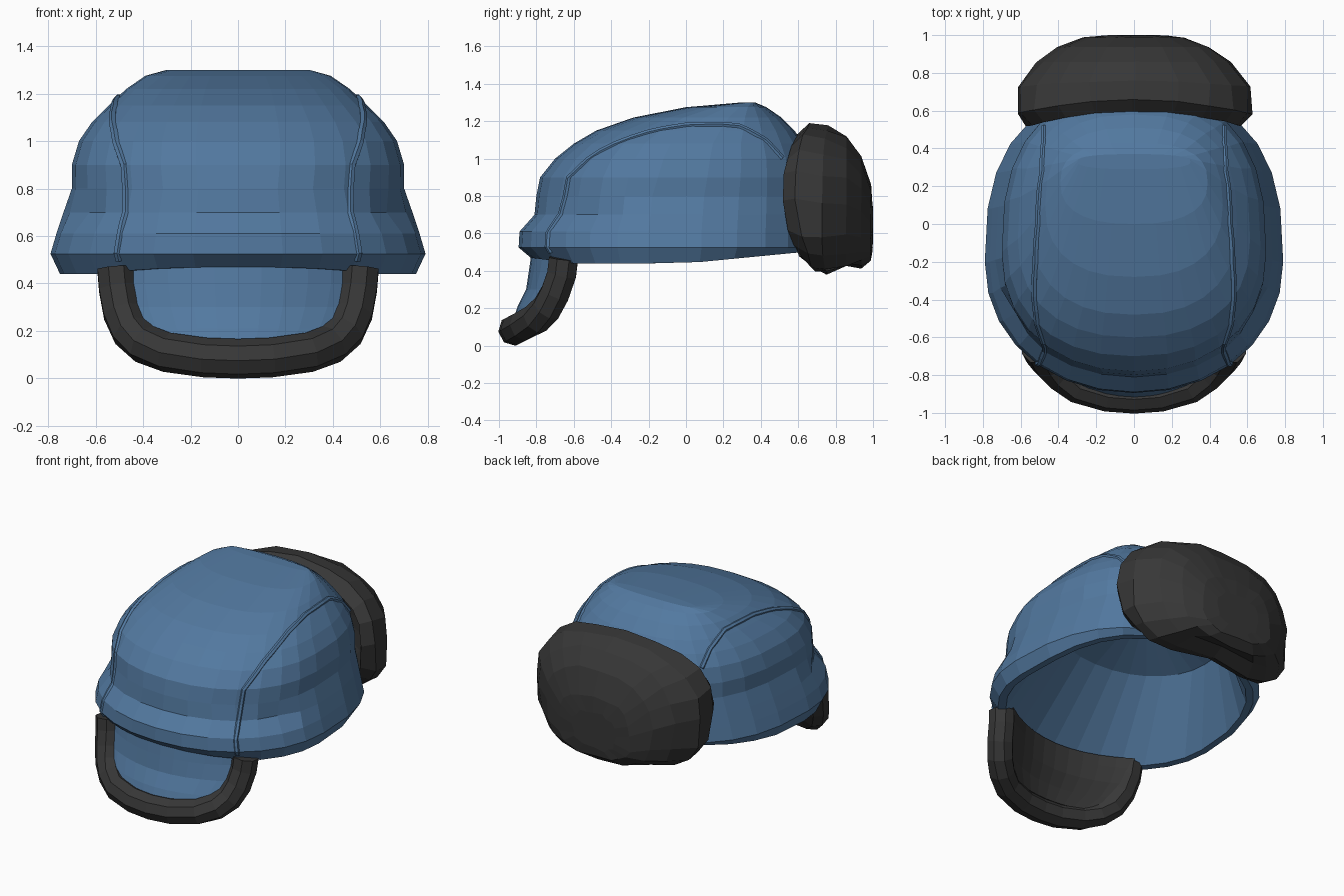
import bpy, bmesh, math, random
from mathutils import Vector
from mathutils.bvhtree import BVHTree

random.seed(4)
cube = bpy.data.objects.get("Cube")
if cube:
    bpy.data.objects.remove(cube)


def material(name, rgb):
    m = bpy.data.materials.new(name)
    m.use_nodes = True
    m.diffuse_color = (*rgb, 1)
    m.node_tree.nodes["Principled BSDF"].inputs["Base Color"].default_value = (*rgb, 1)
    return m


BLUE = material("denim blue", (0.085, 0.19, 0.35))
DARK = material("charcoal", (0.038, 0.038, 0.038))


def loft(bm, rings):
    """Skin a stack of closed rings that share one point count, with end caps."""
    loops = [[bm.verts.new(p) for p in ring] for ring in rings]
    for a, b in zip(loops, loops[1:]):
        for i in range(len(a)):
            j = (i + 1) % len(a)
            bm.faces.new((a[i], a[j], b[j], b[i]))
    bm.faces.new(loops[0])
    bm.faces.new(loops[-1])


def finish(bm, name, *mats):
    bmesh.ops.recalc_face_normals(bm, faces=bm.faces)
    mesh = bpy.data.meshes.new(name)
    bm.to_mesh(mesh)
    bm.free()
    for m in mats:
        mesh.materials.append(m)
    obj = bpy.data.objects.new(name, mesh)
    bpy.context.collection.objects.link(obj)


def power(v, n):
    return math.copysign(abs(v) ** (2 / n), v)


def sweep(path, radius, sides, ref):
    """Tube along a path; ref(point) sets how the section is turned."""
    rings = []
    for i, p in enumerate(path):
        t = (path[min(i + 1, len(path) - 1)] - path[max(i - 1, 0)]).normalized()
        u = ref(p)
        u = (u - t * u.dot(t)).normalized()
        v = t.cross(u)
        rings.append([p + radius * (u * math.cos(a) + v * math.sin(a))
                      for a in (math.tau * (k + 0.5) / sides for k in range(sides))])
    bm = bmesh.new()
    loft(bm, rings)
    return bm


# Crown: horizontal rings (height, half width, front y, widest y, back y)
LEVELS = [
    (0.44, 0.75, -0.83, -0.20, 0.67), (0.525, 0.79, -0.895, -0.20, 0.70),
    (0.61, 0.765, -0.89, -0.20, 0.70), (0.70, 0.735, -0.81, -0.19, 0.70),
    (0.80, 0.70, -0.80, -0.18, 0.70), (0.90, 0.70, -0.78, -0.15, 0.69),
    (1.00, 0.67, -0.70, -0.12, 0.67), (1.08, 0.615, -0.60, -0.08, 0.63),
    (1.15, 0.545, -0.48, 0.0, 0.58), (1.22, 0.47, -0.28, 0.10, 0.51),
    (1.275, 0.39, 0.0, 0.22, 0.43), (1.30, 0.30, 0.29, 0.33, 0.37),
]
SEG = 28


def crown_ring(z, w, front, mid, back):
    pts = []
    for i in range(SEG):
        a = math.tau * i / SEG
        c, s = math.cos(a), math.sin(a)
        n = 2.6 if s > 0 else 2.1 + 0.8 * max(0, z - 0.8)
        x = w * power(c, n)
        y = mid + (back - mid if s > 0 else mid - front) * power(s, n)
        lift = 0
        if z < 0.5:                                    # lower edge rises front and back
            lift = 0.06 * max(0, y / 0.62) + 0.03 * max(0, (-y - 0.6) / 0.23)
        if 0.65 < z < 0.75:                            # folded dent above each side
            x *= 1 - 0.07 * max(0, 1 - abs(y + 0.5) / 0.2)
        pts.append(Vector((x, y, z + lift)))
    return pts


# The lining is a shallower dome that starts just inside the lower edge
outer = [crown_ring(*lv) for lv in LEVELS]
lining = [crown_ring(0.98, 0.24, -0.10, 0.08, 0.28),
          crown_ring(0.87, 0.52, -0.37, 0.06, 0.48),
          [Vector((p.x * 0.94, p.y * 0.94, p.z)) for p in outer[0]]]
bm = bmesh.new()
loft(bm, lining + outer)
shell = BVHTree.FromBMesh(bm)
finish(bm, "crown", BLUE)

# Low seams between the centre panel and the side panels
core = Vector((0, 0, 0.7))
for side, label in ((1, "left"), (-1, "right")):
    guide = [Vector((x * side, y, z)) for x, y, z in (
        (0.50, -0.72, 0.50), (0.50, -0.74, 0.6), (0.49, -0.68, 0.75), (0.49, -0.64, 0.9),
        (0.51, -0.45, 1.03), (0.51, -0.2, 1.13), (0.50, 0.0, 1.17), (0.48, 0.28, 1.17),
        (0.47, 0.42, 1.09), (0.47, 0.55, 0.95))]
    path = []
    for a, b in zip(guide, guide[1:]):
        for k in range(3):
            d = (a.lerp(b, k / 3) - core).normalized()
            path.append(shell.ray_cast(core + d * 3, -d)[0] - d * 0.004)
    finish(sweep(path, 0.017, 6, lambda p: p - core), label + "_seam", BLUE)

# Visor: curved slab, blue in front, charcoal behind and on its edges
ROWS = [(0.47, 0.49, -0.83, -0.66), (0.40, 0.49, -0.84, -0.67), (0.30, 0.47, -0.855, -0.71),
        (0.21, 0.43, -0.90, -0.77), (0.12, 0.33, -0.93, -0.86)]
COLS = 10
bm = bmesh.new()
sheets = []
for depth in (0, 0.085):
    grid = []
    for z, w, yc, ye in ROWS:
        us = [2 * i / COLS - 1 for i in range(COLS + 1)]
        grid.append([bm.verts.new((w * u, yc + (ye - yc) * u * u + depth, z)) for u in us])
    sheets.append(grid)
    for a, b in zip(grid, grid[1:]):
        for i in range(COLS):
            f = bm.faces.new((a[i], a[i + 1], b[i + 1], b[i]))
            f.material_index = 1 if depth else 0
borders = [g[0] + [row[-1] for row in g[1:]] + g[-1][-2::-1] + [row[0] for row in g[-2:0:-1]]
           for g in sheets]
for i in range(len(borders[0])):
    f = bm.faces.new((borders[0][i - 1], borders[0][i], borders[1][i], borders[1][i - 1]))
    f.material_index = 1
finish(bm, "visor", BLUE, DARK)

# Visor rim: heavy U-shaped edge
half = [(0.515, -0.655, 0.465), (0.508, -0.665, 0.38), (0.49, -0.70, 0.28), (0.455, -0.745, 0.20),
        (0.395, -0.80, 0.145), (0.30, -0.865, 0.11), (0.14, -0.91, 0.088)]
rim_path = [Vector(p) for p in half] + [Vector((0, -0.92, 0.083))]
rim_path += [Vector((-x, y, z)) for x, y, z in reversed(half)]
finish(sweep(rim_path, 0.084, 8, lambda p: Vector((0, -1, 0.3))), "visor_rim", DARK)

# Rear pad: lumpy cushion (y, half width, low z, high z, forward wrap of its ends)
PAD = [
    (0.78, 0.25, 0.65, 0.95, 0.05), (0.72, 0.50, 0.54, 1.08, 0.14),
    (0.60, 0.57, 0.44, 1.13, 0.09), (0.66, 0.62, 0.37, 1.19, 0.07),
    (0.76, 0.62, 0.355, 1.17, 0.03), (0.86, 0.51, 0.385, 1.12, 0.0),
    (0.94, 0.40, 0.41, 1.02, 0.0), (0.99, 0.27, 0.45, 0.86, 0.0),
    (1.0, 0.16, 0.51, 0.76, 0.0),
]
rings = []
for y, w, lo, hi, wrap in PAD:
    ring = []
    for i in range(20):
        a = math.tau * i / 20
        n = 2.4 if math.sin(a) > 0 else 3.0
        x = w * power(math.cos(a), n)
        z = (lo + hi) / 2 + (hi - lo) / 2 * power(math.sin(a), n)
        back = 0.0
        if y < 0.7:                                    # lip leans away from the neck
            back = 0.05 * max(0, min(1, (0.75 - z) / 0.25))
        if math.sin(a) < -0.5 and y < 0.9:             # arched underside
            z += 0.06 * max(0, 1 - (x / 0.35) ** 2)
        bump = [random.uniform(-0.01, 0.01) for _ in range(3)]
        ring.append(Vector((x + bump[0], y + back - wrap * (x / 0.6) ** 2 - abs(bump[1]) / 2,
                            z + bump[2])))
    rings.append(ring)
bm = bmesh.new()
loft(bm, rings)
finish(bm, "rear_pad", DARK)
